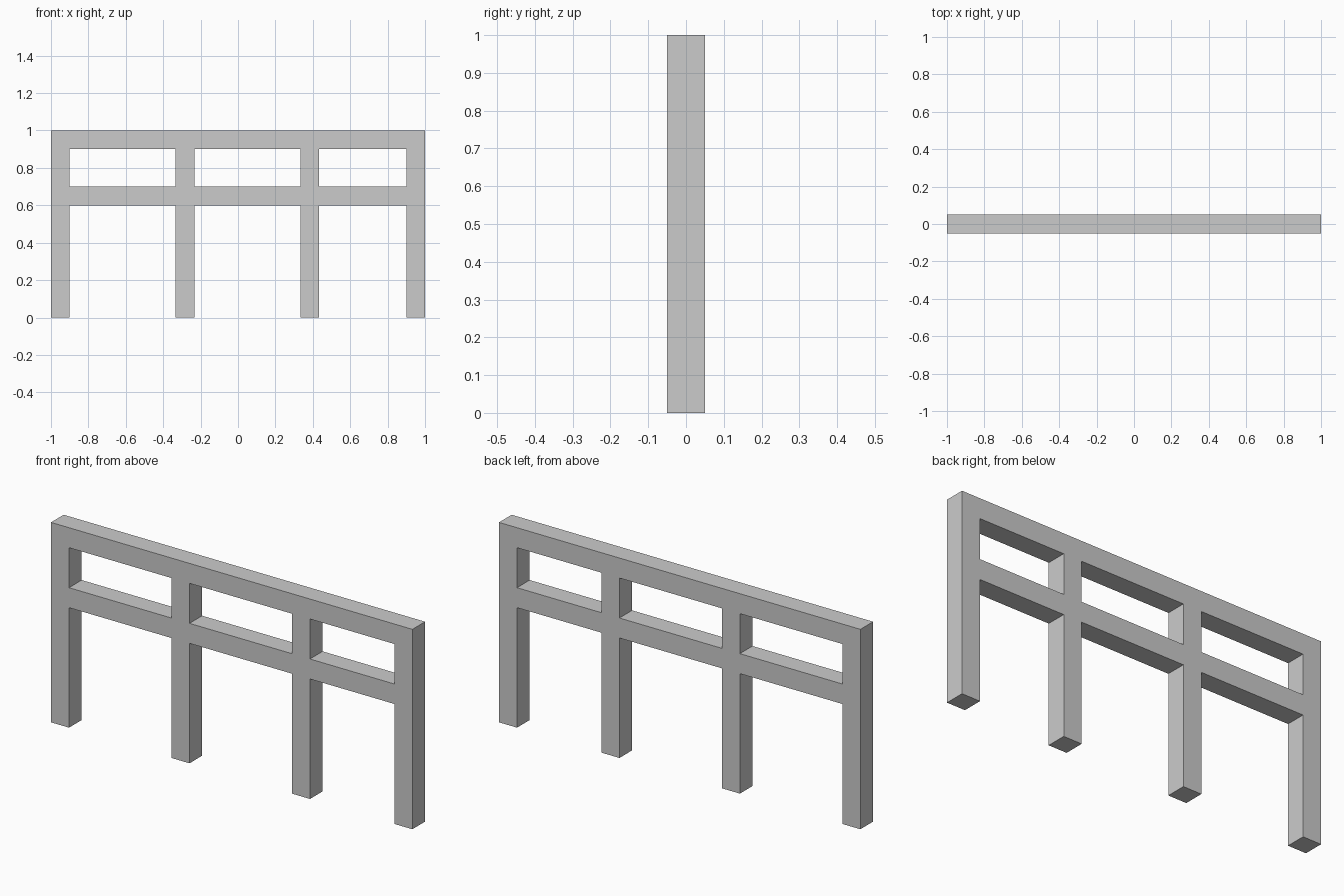
import bpy

if "Cube" in bpy.data.objects:
    bpy.data.objects.remove(bpy.data.objects["Cube"])

BAR = 0.10                                   # square section of posts and rails
POSTS = [-1.0, -0.3333, 0.3333, 0.9]         # left edge of each post
RAILS = [0.6, 0.9]                           # lower edge of each rail

xs = sorted(v for p in POSTS for v in (p, p + BAR))
zs = [0.0] + [v for r in RAILS for v in (r, r + BAR)]

# Front profile: fill grid cells lying on a post (even column) or a rail (odd row)
verts = [(x, 0, z) for z in zs for x in xs]
n = len(xs)
faces = []
for row in range(len(zs) - 1):
    for col in range(n - 1):
        if col % 2 == 0 or row % 2 == 1:
            a = row * n + col
            faces.append((a, a + 1, a + n + 1, a + n))

mesh = bpy.data.meshes.new("fence_frame")
mesh.from_pydata(verts, [], faces)
frame = bpy.data.objects.new("fence_frame", mesh)
bpy.context.collection.objects.link(frame)

# Thickness, centred on y = 0
solid = frame.modifiers.new("thickness", 'SOLIDIFY')
solid.thickness = BAR
solid.offset = 0
